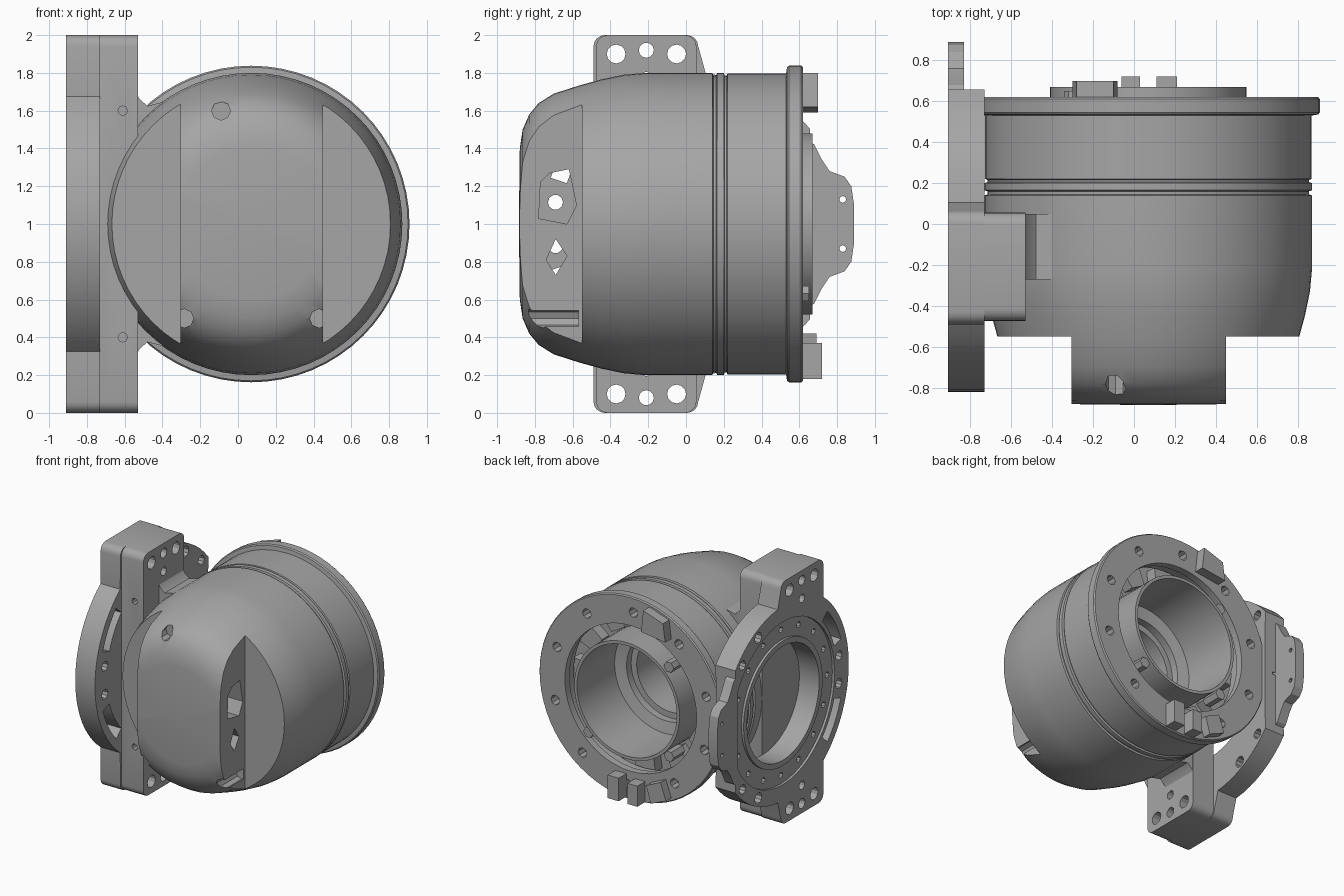
import bpy, bmesh
from math import cos, sin, radians, pi

cube = bpy.data.objects.get("Cube")
if cube:
    bpy.data.objects.remove(cube, do_unlink=True)

CX, CZ = 0.07, 1.0      # axis of the round housing
PY = 0.035              # centre of the side plate

metal = bpy.data.materials.new("cast grey metal")
metal.use_nodes = True
grey = (0.38, 0.38, 0.38, 1)
metal.diffuse_color = grey
for node in metal.node_tree.nodes:
    if node.type == 'BSDF_PRINCIPLED':
        node.inputs["Base Color"].default_value = grey
        node.inputs["Roughness"].default_value = 0.6


def finish(name, bm):
    bmesh.ops.remove_doubles(bm, verts=bm.verts, dist=1e-4)
    bmesh.ops.recalc_face_normals(bm, faces=bm.faces)
    mesh = bpy.data.meshes.new(name)
    bm.to_mesh(mesh)
    bm.free()
    mesh.materials.append(metal)
    ob = bpy.data.objects.new(name, mesh)
    bpy.context.scene.collection.objects.link(ob)
    return ob


def prisms(name, items):
    """Each item is (outline, axis, low, high); outlines are yz for X, xz for Y."""
    bm = bmesh.new()
    for pts, axis, lo, hi in items:
        ends = []
        for d in (lo, hi):
            ends.append([bm.verts.new((d, p, q) if axis == 'X' else (p, d, q)) for p, q in pts])
            bm.faces.new(ends[-1])
        a, b = ends
        for i in range(len(a)):
            bm.faces.new((a[i - 1], a[i], b[i], b[i - 1]))
    return finish(name, bm)


def lathe(name, profile, closed=True, steps=64):
    """Revolve (radius, y) points about the housing axis."""
    bm = bmesh.new()
    vs = [bm.verts.new((CX + r, y, CZ)) for r, y in profile]
    for i in range(0 if closed else 1, len(vs)):
        bm.edges.new((vs[i - 1], vs[i]))
    bmesh.ops.spin(bm, geom=bm.verts[:] + bm.edges[:], cent=(CX, 0, CZ), axis=(0, 1, 0),
                   dvec=(0, 0, 0), angle=2 * pi, steps=steps, use_duplicate=False)
    return finish(name, bm)


def polar(u, v, r, angle):
    return u + r * cos(radians(angle)), v + r * sin(radians(angle))


def arc(u, v, r, a0, a1, n):
    return [polar(u, v, r, a0 + (a1 - a0) * i / n) for i in range(n + 1)]


def circle(u, v, r, n=12):
    return arc(u, v, r, 0, 360, n)[:-1]


def rect(x0, x1, z0, z1):
    return [(x0, z0), (x1, z0), (x1, z1), (x0, z1)]


def flip(pts):
    """Mirror an outline about the mid height."""
    return [(p, 2 * CZ - q) for p, q in reversed(pts)]


def rounded_top(lo, hi, r=0.06):
    """Top of a tab with rounded corners, running from +y to -y."""
    return arc(hi - r, 2 - r, r, 0, 90, 4) + arc(lo + r, 2 - r, r, 90, 180, 4)


def cut(ob, *groups):
    cutters = []
    for g in groups:
        c = prisms("cutter", g)
        c.hide_render = True
        m = ob.modifiers.new("cut", 'BOOLEAN')
        m.operation, m.solver, m.object = 'DIFFERENCE', 'EXACT', c
        cutters.append(c)
    bpy.context.view_layer.update()
    dg = bpy.context.evaluated_depsgraph_get()
    mesh = bpy.data.meshes.new_from_object(ob.evaluated_get(dg))
    ob.modifiers.clear()
    ob.data = mesh
    for c in cutters:
        bpy.data.objects.remove(c, do_unlink=True)


parts = []

# Housing: domed front, grooved drum, rear flange and open cavity
housing = lathe("housing", [
    (0, -0.885), (0.4, -0.88), (0.5, -0.865), (0.58, -0.83), (0.64, -0.78), (0.69, -0.7),
    (0.735, -0.56), (0.765, -0.45), (0.79, -0.33), (0.8, -0.22), (0.8, 0.14), (0.785, 0.145),
    (0.785, 0.16), (0.8, 0.165), (0.8, 0.2), (0.785, 0.205), (0.785, 0.215), (0.797, 0.22),
    (0.797, 0.53), (0.83, 0.535), (0.838, 0.545), (0.838, 0.61), (0.83, 0.62), (0.6, 0.62),
    (0.6, 0.56), (0.63, 0.55), (0.63, 0.46), (0.72, 0.44), (0.72, -0.4), (0, -0.4)], closed=False)
sides = [(rect(0.45, 1.2, 0, 2), 'Y', -1, -0.55), (rect(-1, -0.305, 0, 2), 'Y', -1, -0.55)]
windows = [([(-0.78, 1.03), (-0.63, 1.0), (-0.58, 1.1), (-0.62, 1.29), (-0.72, 1.27), (-0.77, 1.22)],
            'X', -0.5, 0.6),
           ([(-0.69, 0.73), (-0.63, 0.83), (-0.69, 0.92), (-0.74, 0.81)], 'X', -0.5, 0.6)]
front_holes = [(circle(-0.09, 1.6, 0.05, 8), 'Y', -1, -0.74)]
front_holes += [(circle(x, 0.5, 0.05, 8), 'Y', -1, -0.57) for x in (0.43, -0.285)]
flange_holes = [(circle(*polar(CX, CZ, 0.715, 20 + 36 * i), 0.04, 8), 'Y', 0.54, 0.7) for i in range(10)]
floor_holes = [(circle(*polar(CX, CZ, 0.24, 36 * i), 0.035, 8), 'Y', -0.46, -0.3) for i in range(10)]
cut(housing, sides, windows, front_holes, flange_holes + floor_holes)
parts.append(housing)

# Inner sleeve and the ring with teeth around it
parts.append(lathe("inner_sleeve", [(0.48, 0.67), (0.48, -0.42), (0.31, -0.42), (0.31, 0.1),
                                    (0.36, 0.1), (0.36, 0.16), (0.455, 0.18), (0.455, 0.67)]))
parts.append(lathe("inner_ring", [(0.47, 0.34), (0.73, 0.34), (0.73, 0.22), (0.47, 0.22)]))
teeth = []
for i in range(12):
    a = 30 * i
    teeth.append(([polar(CX, CZ, r, a + d) for r, d in ((0.5, -8), (0.66, -8), (0.66, 8), (0.5, 8))],
                  'Y', 0.33, 0.43))
parts.append(prisms("ring_teeth", teeth))

# Rear bolts and locating lugs
bolts = [(circle(*polar(CX, CZ, 0.52, a), 0.045, 6), 'Y', 0.5, 0.65) for a in (135, 225, 315)]
parts.append(prisms("sleeve_bolts", bolts))
parts.append(prisms("rear_lugs", [
    ([(-0.3, 1.59), (-0.08, 1.62), (-0.1, 1.8), (-0.28, 1.74)], 'Y', 0.58, 0.7),
    (rect(0.11, 0.21, 0.18, 0.37), 'Y', 0.58, 0.72),
    (rect(-0.06, 0.03, 0.18, 0.35), 'Y', 0.58, 0.72),
    ([(-0.3, 0.28), (-0.16, 0.22), (-0.12, 0.36), (-0.25, 0.42)], 'Y', 0.58, 0.69)]))

# Side plate with end tabs
upper = [(0.655, 1.4)] + arc(PY, CZ, 0.8, 39, 85, 8) + rounded_top(-0.49, 0.065)
upper += arc(PY, CZ, 0.855, 128, 180, 12)
outline = upper + flip(upper)[1:]
tab_holes = []
for z in (0, 1):
    for y, h, r in ((-0.37, 0.1, 0.05), (-0.05, 0.1, 0.05), (-0.21, 0.08, 0.04), (-0.21, 0.23, 0.035)):
        tab_holes.append((circle(y, 2 - h if z else h, r), 'X', -1, -0.4))
plate = prisms("side_plate", [(outline, 'X', -0.91, -0.73)])
bore = [(circle(PY, CZ, 0.47, 48), 'X', -1, -0.6)]
recess = [(circle(PY, CZ, 0.67, 48), 'X', -1, -0.89)]
ring_holes = [(circle(*polar(PY, CZ, 0.6, 22.5 * i), 0.024, 8), 'X', -1, -0.8) for i in range(16)]
rim = []
for s in (1, -1):
    rim.append((arc(PY, CZ, 0.79, 180 + s * 18, 180 + s * 43, 8)
                + arc(PY, CZ, 0.7, 180 + s * 43, 180 + s * 18, 8), 'X', -1, -0.6))
    for a, r in ((180 + s * 9, 0.04), (s * 44, 0.04), (s * 64, 0.045)):
        rim.append((circle(*polar(PY, CZ, 0.735, a), r, 10), 'X', -1, -0.6))
cut(plate, recess, bore, ring_holes, rim, tab_holes)
parts.append(plate)

# Raised collar round the plate bore
collar = prisms("bore_collar", [(circle(PY, CZ, 0.515, 48), 'X', -0.91, -0.88)])
cut(collar, bore)
parts.append(collar)

# Thin ear at the back of the plate
ear = [(0.89, 1.1), (0.875, 1.2), (0.84, 1.25), (0.76, 1.28), (0.72, 1.34), (0.68, 1.42), (0.62, 1.46)]
ear_plate = prisms("plate_ear", [(ear + flip(ear), 'X', -0.91, -0.83)])
cut(ear_plate, [(circle(0.83, 1 + s * 0.13, 0.018, 8), 'X', -1, -0.7) for s in (1, -1)])
parts.append(ear_plate)

# Mounting block joining plate and housing
block_top = rounded_top(-0.475, 0.055)
block = prisms("mounting_block", [(block_top + flip(block_top), 'X', -0.73, -0.53)])
cut(block, [(circle(CX, CZ, 0.76, 64), 'Y', -1, 1)], tab_holes,
    [(circle(-0.61, z, 0.025, 8), 'Y', -0.6, -0.4) for z in (0.4, 1.6)])
parts.append(block)

# Filleted webs between block and drum
web = [(-0.54, 1.7), (-0.52, 1.66), (-0.48, 1.625), (-0.4, 1.645), (-0.42, 1.57), (-0.54, 1.48)]
parts.append(prisms("webs", [(web, 'Y', -0.27, 0.05), (flip(web), 'Y', -0.27, 0.05)]))

# Smooth round surfaces, keep machined edges crisp
bpy.ops.object.select_all(action='DESELECT')
for ob in parts:
    ob.select_set(True)
bpy.context.view_layer.objects.active = housing
bpy.ops.object.shade_smooth_by_angle(angle=radians(25))
